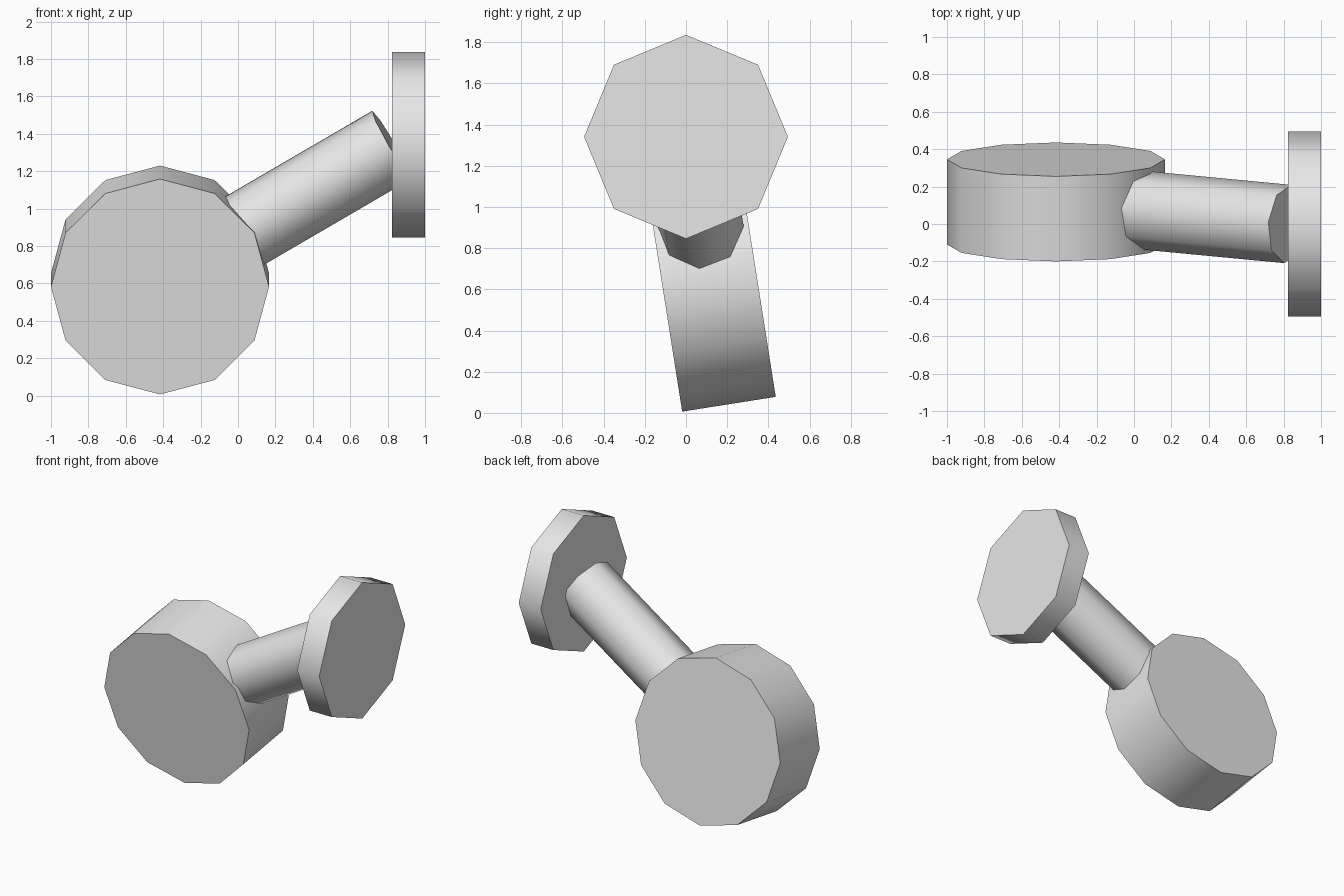
import bpy
import math
from mathutils import Vector

if "Cube" in bpy.data.objects:
    bpy.data.objects.remove(bpy.data.objects["Cube"])

grey = bpy.data.materials.new("light_grey")
grey.diffuse_color = (0.8, 0.8, 0.8, 1)
grey.use_nodes = True
grey.node_tree.nodes["Principled BSDF"].inputs["Base Color"].default_value = grey.diffuse_color


def cylinder_between(name, start, end, radius, sides):
    """Smooth-sided, flat-capped cylinder with a vertex pointing up."""
    start, end = Vector(start), Vector(end)
    axis = end - start
    bpy.ops.mesh.primitive_cylinder_add(vertices=sides, radius=radius, depth=axis.length)
    ob = bpy.context.object
    ob.name = name
    ob.location = (start + end) / 2
    ob.rotation_euler = axis.to_track_quat('Z', 'Y').to_euler()
    ob.data.materials.append(grey)
    bpy.ops.object.shade_smooth_by_angle(angle=math.radians(60))
    return ob


# Tilted twelve-sided drum
drum_centre = Vector((-0.417, 0.118, 0.618))
tilt = math.radians(8.95)
half = Vector((0, math.cos(tilt), math.sin(tilt))) * 0.23
cylinder_between("drum", drum_centre - half, drum_centre + half, 0.583, 12)

# Eight-sided end disc
disc_inner = Vector((0.823, 0, 1.341))
cylinder_between("end_disc", disc_inner, (1.0, 0, 1.341), 0.495, 8)

# Rod from the drum centre to the inner face of the disc
cylinder_between("connecting_rod", drum_centre, disc_inner, 0.21, 8)
